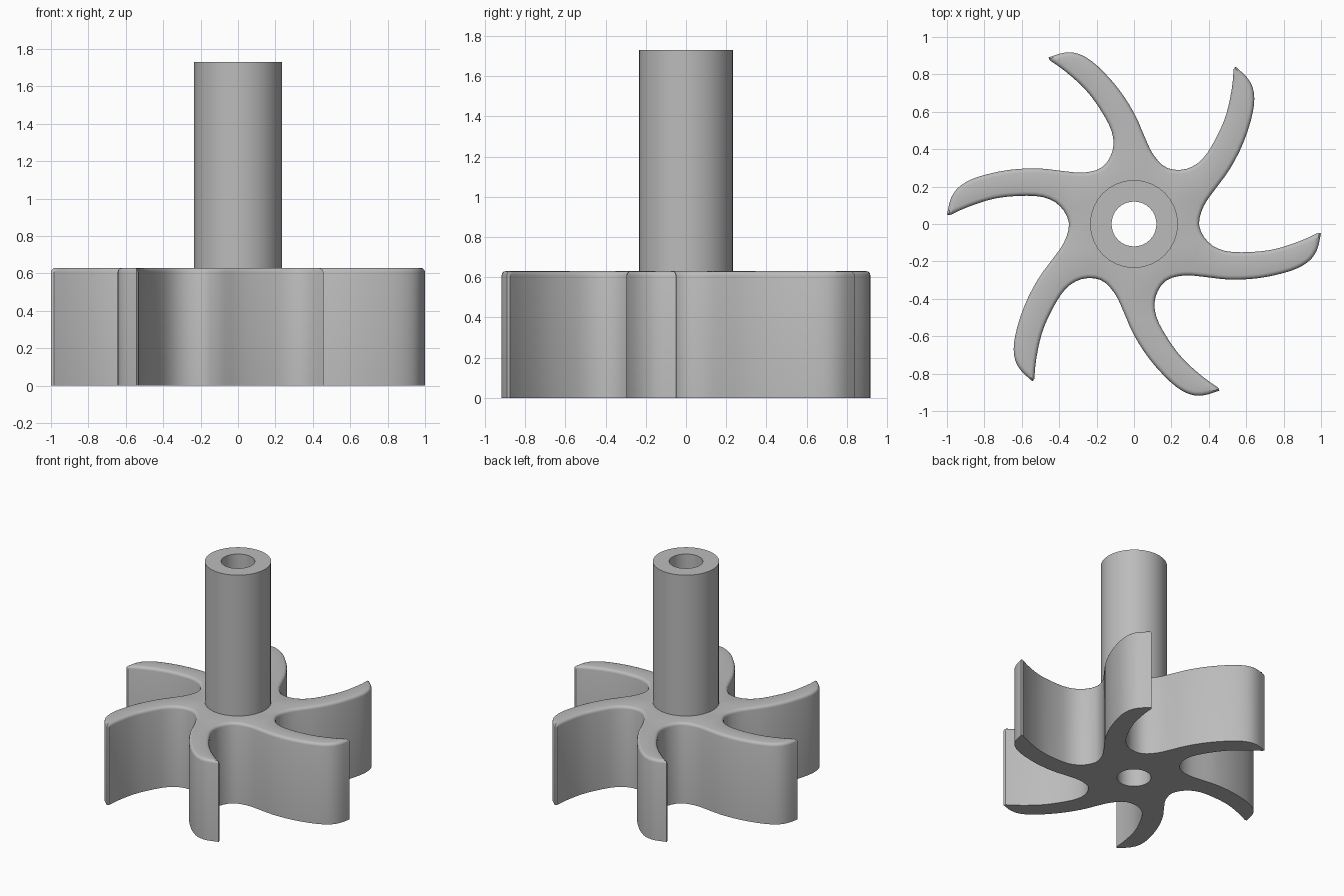
import bpy, bmesh, math
from mathutils import Vector, Matrix

if "Cube" in bpy.data.objects:
    bpy.data.objects.remove(bpy.data.objects["Cube"])

HUB_H, TOP, R_SHAFT, R_BORE, FILLET, SEG = 0.63, 1.73, 0.235, 0.12, 0.022, 32
BLADES = 6

grey = bpy.data.materials.new("grey metal")
grey.diffuse_color = (0.5, 0.5, 0.5, 1)
grey.use_nodes = True
grey.node_tree.nodes["Principled BSDF"].inputs["Base Color"].default_value = grey.diffuse_color


def finish(bm, name, angle):
    bmesh.ops.recalc_face_normals(bm, faces=bm.faces)
    mesh = bpy.data.meshes.new(name)
    bm.to_mesh(mesh)
    bm.free()
    mesh.materials.append(grey)
    ob = bpy.data.objects.new(name, mesh)
    bpy.context.collection.objects.link(ob)
    bpy.context.view_layer.objects.active = ob
    ob.select_set(True)
    bpy.ops.object.shade_smooth_by_angle(angle=math.radians(angle))
    ob.select_set(False)


def ring(bm, pts, z):
    return [bm.verts.new((p[0], p[1], z)) for p in pts]


def bridge(bm, a, b):
    n = len(a)
    for i in range(n):
        j = (i + 1) % n
        bm.faces.new((a[i], a[j], b[j], b[i]))


def circle(r):
    return [(r * math.cos(2 * math.pi * i / SEG), r * math.sin(2 * math.pi * i / SEG))
            for i in range(SEG)]


def spline(pts, steps=3):
    # smooth open curve through the points, last point left out
    p = [pts[0] * 2 - pts[1]] + pts + [pts[-1] * 2 - pts[-2]]
    out = []
    for i in range(1, len(p) - 2):
        a, b, c, d = p[i - 1:i + 3]
        for k in range(steps):
            t = k / steps
            out.append(0.5 * (2 * b + (c - a) * t + (2 * a - 5 * b + 4 * c - d) * t * t
                              + (3 * b - a - 3 * c + d) * t ** 3))
    return out


def inset(pts, d):
    out = []
    for i, p in enumerate(pts):
        e1 = (p - pts[i - 1]).normalized()
        e2 = (pts[(i + 1) % len(pts)] - p).normalized()
        n1, n2 = Vector((-e1.y, e1.x)), Vector((-e2.y, e2.x))
        m = (n1 + n2).normalized()
        out.append(p + m * d / max(m.dot(n1), 0.6))
    return out


# Blade outline: inner curve from the tip to the hub, then the next blade's outer curve
tip = Vector((1.0, -0.05))
inner = [(0.985, -0.047), (0.888, -0.091), (0.754, -0.134), (0.62, -0.15), (0.487, -0.144),
         (0.396, -0.096), (0.348, -0.005)]
outer = [(0.27, -0.275), (0.38, -0.283), (0.51, -0.297), (0.67, -0.289), (0.834, -0.252),
         (0.93, -0.203), (0.978, -0.139)]
rot = Matrix.Rotation(2 * math.pi / BLADES, 2)
path = [tip] + [Vector(p) for p in inner] + [rot @ Vector(p) for p in outer] + [rot @ tip]
sector = [path[0]] + spline(path[1:])
outline = []
for b in range(BLADES):
    turn = Matrix.Rotation(2 * math.pi * b / BLADES, 2)
    outline += [turn @ p for p in sector]

# Impeller: straight walls, rounded top edge, flat caps with round openings
bm = bmesh.new()
rings = [ring(bm, outline, 0)]
for k in range(4):
    a = k * math.pi / 6
    rings.append(ring(bm, inset(outline, FILLET * (1 - math.cos(a))),
                      HUB_H - FILLET * (1 - math.sin(a))))
for lo, hi in zip(rings, rings[1:]):
    bridge(bm, lo, hi)
for edge_ring, r, z in ((rings[0], R_BORE, 0), (rings[-1], R_SHAFT, HUB_H)):
    hole = ring(bm, circle(r), z)
    edges = []
    for loop in (edge_ring, hole):
        for i, v in enumerate(loop):
            w = loop[(i + 1) % len(loop)]
            edges.append(bm.edges.get((v, w)) or bm.edges.new((v, w)))
    bmesh.ops.triangle_fill(bm, edges=edges, use_beauty=True, use_dissolve=False)
finish(bm, "impeller", 35)

# Hollow shaft: outer wall, top rim and the bore running down through the hub
bm = bmesh.new()
walls = [ring(bm, circle(r), z) for r, z in
         ((R_SHAFT, HUB_H), (R_SHAFT, TOP), (R_BORE, TOP), (R_BORE, 0))]
for a, b in zip(walls, walls[1:]):
    bridge(bm, a, b)
finish(bm, "shaft", 35)
